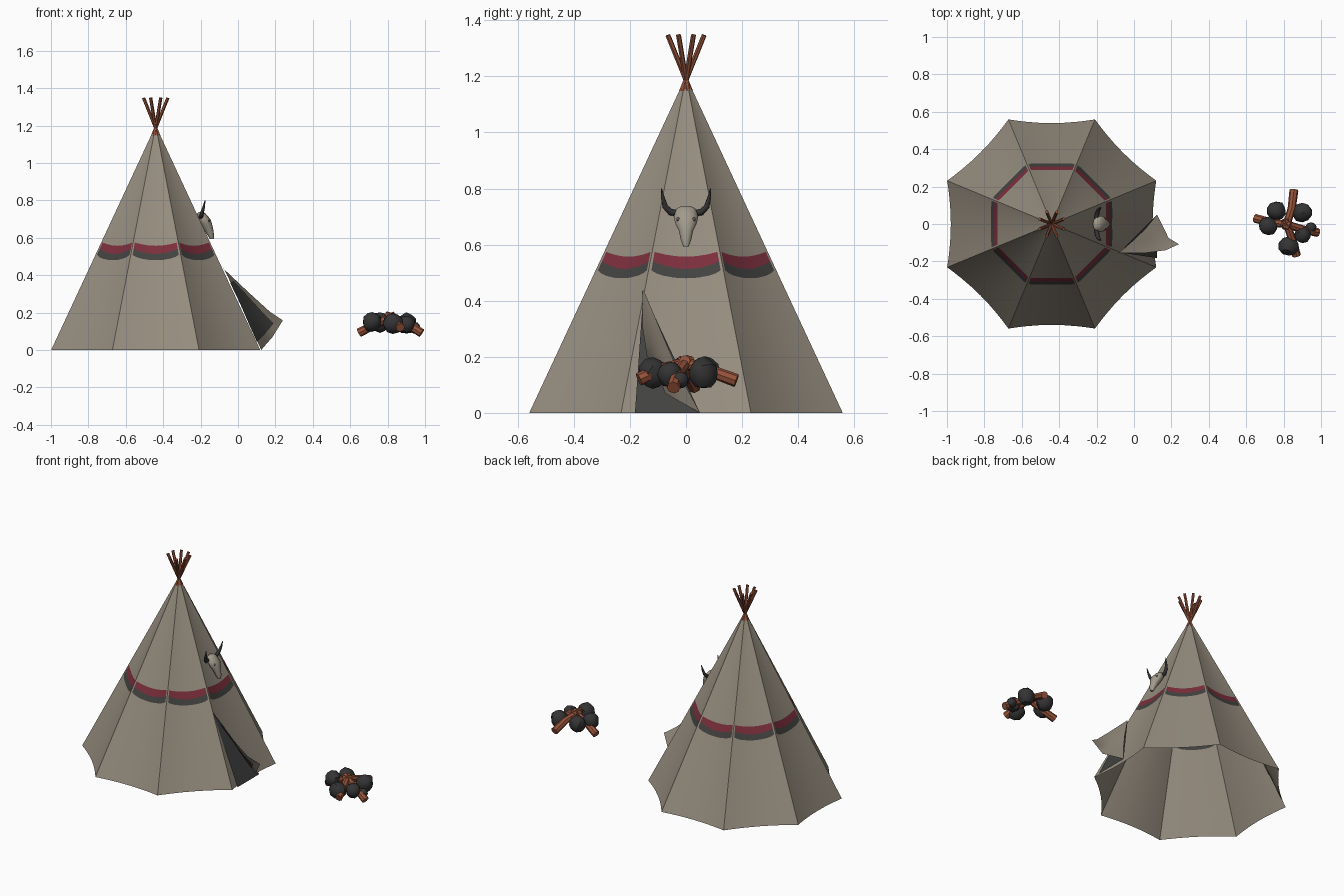
import bpy, bmesh, math, random
from mathutils import Vector, Matrix

if "Cube" in bpy.data.objects:
    bpy.data.objects.remove(bpy.data.objects["Cube"])

random.seed(4)

def mat(name, col):
    m = bpy.data.materials.new(name)
    m.diffuse_color = (*col, 1)
    m.use_nodes = True
    m.node_tree.nodes["Principled BSDF"].inputs["Base Color"].default_value = m.diffuse_color
    return m

CANVAS = mat("canvas", (0.30, 0.262, 0.208))
RED = mat("red_paint", (0.20, 0.028, 0.045))
DARK = mat("dark_paint", (0.055, 0.055, 0.053))
WOOD = mat("wood", (0.30, 0.085, 0.042))
STONE = mat("charcoal", (0.034, 0.034, 0.034))
BONE = mat("bone", (0.36, 0.325, 0.26))
SOCKET = mat("bone_shadow", (0.12, 0.105, 0.085))

def obj(name, verts, faces, mats, ids=None, angle=None):
    me = bpy.data.meshes.new(name)
    me.from_pydata([tuple(v) for v in verts], [], faces)
    for m in mats:
        me.materials.append(m)
    if ids:
        me.polygons.foreach_set("material_index", ids)
    ob = bpy.data.objects.new(name, me)
    bpy.context.collection.objects.link(ob)
    if angle:
        bpy.ops.object.select_all(action='DESELECT')
        bpy.context.view_layer.objects.active = ob
        ob.select_set(True)
        bpy.ops.object.shade_smooth_by_angle(angle=math.radians(angle))
    return ob

def grid_faces(rows, cols, start=0):
    return [(start + r * cols + c, start + r * cols + c + 1,
             start + (r + 1) * cols + c + 1, start + (r + 1) * cols + c)
            for r in range(rows - 1) for c in range(cols - 1)]

def tube(name, pts, radii, material, sides=8, angle=40):
    """Round bar following a list of points, capped at both ends."""
    pts = [Vector(p) for p in pts]
    verts, faces, n = [], [], len(pts)
    for i, p in enumerate(pts):
        d = (pts[min(i + 1, n - 1)] - pts[max(i - 1, 0)]).normalized()
        a = d.orthogonal().normalized() if i == 0 else (a - d * a.dot(d)).normalized()
        b = d.cross(a)
        for k in range(sides):
            t = 2 * math.pi * k / sides
            verts.append(p + (a * math.cos(t) + b * math.sin(t)) * radii[i])
    for i in range(n - 1):
        for k in range(sides):
            j = (k + 1) % sides
            faces.append((i * sides + k, i * sides + j,
                          (i + 1) * sides + j, (i + 1) * sides + k))
    faces.append(tuple(reversed(range(sides))))
    faces.append(tuple(range((n - 1) * sides, n * sides)))
    return obj(name, verts, faces, [material], angle=angle)

# Tent cover: eight sagging panels, painted band cut in as curved rows
CX, APEX, R = -0.44, 1.2, 0.605
US = [0, .035, .1, .2, .35, .5, .65, .8, .9, .965, 1]

def cover_point(k, u, z):
    a, b = [math.radians(22.5 + 45 * (k + i)) for i in (0, 1)]
    r = R * (1 - z / APEX) * (1 - 0.035 * 4 * u * (1 - u))
    return Vector((CX + r * (math.cos(a) * (1 - u) + math.cos(b) * u),
                   r * (math.sin(a) * (1 - u) + math.sin(b) * u), z))

verts, faces, ids = [], [], []
for k in range(8):
    start = len(verts)
    for row in range(5):
        for u in US:
            s = 4 * u * (1 - u)
            z = (0, .525 - .045 * s ** .5, .545 - .032 * s, .577 - .02 * s, 1.155)[row]
            verts.append(cover_point(k, u, z))
    faces += grid_faces(5, len(US), start)
    for row in range(4):
        for c in range(len(US) - 1):
            inside = 0 < c < len(US) - 2
            ids.append({1: 1, 2: 2}.get(row, 0) if inside else 0)
obj("tent_cover", verts, faces, [CANVAS, DARK, RED], ids, 20)

# Doorway and the pulled-out door flap with its dark lining
door = [(-.077, -.152, .43), (.124, -.182, 0), (.124, .05, 0)]
obj("doorway", door, [(0, 1, 2)], [DARK])

FREE = [(-.078, -.155, .435), (.06, -.155, .305), (.17, -.14, .205), (.24, -.108, .158)]
MID = [(-.078, -.152, .435), (.035, -.12, .285), (.115, -.095, .165), (.185, -.075, .07)]
HINGE = [(-.076, -.15, .435), (.005, -.08, .27), (.066, -.02, .13), (.124, .05, 0)]

def sample(line, t):
    i = min(int(t * 3), 2)
    return Vector(line[i]).lerp(Vector(line[i + 1]), t * 3 - i)

def flap(name, t0, t1, smax, offset, material):
    vs = []
    for i in range(7):
        t = t0 + (t1 - t0) * i / 6
        h, m, f = (sample(l, t) for l in (HINGE, MID, FREE))
        for j in range(5):
            s = smax * j / 4
            p = h.lerp(m, s * 2) if s < .5 else m.lerp(f, s * 2 - 1)
            vs.append(p - Vector((.355, .775, .52)) * offset)
    obj(name, vs, grid_faces(7, 5), [material], angle=40)

flap("door_flap", 0, 1, 1, 0, CANVAS)
flap("door_flap_lining", .15, .88, .8, .006, DARK)

# Crossed pole tips
for k in range(8):
    t = math.radians(22.5 + 45 * k)
    d = Vector((math.cos(t), math.sin(t), 0))
    c = Vector((CX, 0, 0))
    tube(f"pole_{k}", [c - d * .018 + Vector((0, 0, 1.145)),
                       c + d * .07 + Vector((0, 0, 1.347))], [.009, .009], WOOD, 6, 30)

# Horned skull hung above the door: rings of (z, centre x, half width, half depth)
rings = [(.738, -.198, .018, .012), (.728, -.196, .036, .024), (.70, -.182, .046, .034),
         (.675, -.171, .040, .032), (.65, -.160, .027, .027), (.615, -.146, .019, .018),
         (.593, -.140, .010, .010)]
N = 10
verts = [(x + d * math.cos(2 * math.pi * i / N), w * math.sin(2 * math.pi * i / N), z)
         for z, x, w, d in rings for i in range(N)]
faces = [(r * N + i, r * N + (i + 1) % N, (r + 1) * N + (i + 1) % N, (r + 1) * N + i)
         for r in range(len(rings) - 1) for i in range(N)]
faces = [f[::-1] for f in faces]
faces += [tuple(range(N)), tuple(reversed(range(len(verts) - N, len(verts))))]
obj("skull", verts, faces, [BONE], angle=50)

def blob(name, centre, scale, material, jitter=0, sub=2, angle=30):
    bm = bmesh.new()
    bmesh.ops.create_icosphere(bm, subdivisions=sub, radius=1)
    for v in bm.verts:
        v.co *= 1 + random.uniform(-jitter, jitter)
        v.co = Vector(centre) + Vector([v.co[i] * scale[i] for i in range(3)])
    me_v = [v.co.copy() for v in bm.verts]
    me_f = [tuple(v.index for v in f.verts) for f in bm.faces]
    bm.free()
    return obj(name, me_v, me_f, [material], angle=angle)

for side, n in ((-1, "left"), (1, "right")):
    tube(f"horn_{n}", [(-.20, .030 * side, .712), (-.197, .055 * side, .716),
                       (-.192, .074 * side, .735), (-.183, .082 * side, .765),
                       (-.176, .088 * side, .80)],
         [.012, .012, .010, .007, .002], STONE, 8, 50)
    blob(f"eye_socket_{n}", (-.155, .027 * side, .69), (.006, .008, .009), SOCKET, 0, 1, 60)

# Campfire: leaning logs
hub = Vector((.815, 0, .175))
for i, (x, y, z) in enumerate([(.855, .18, .115), (.648, .03, .092),
                               (.982, -.045, .09), (.868, -.168, .12)]):
    end = Vector((x, y, z))
    mid = hub.lerp(end, .5) + Vector((.008, -.008, .006))
    inner = hub - (end - hub) * .15
    tube(f"log_{i}", [inner, mid, end], [.02, .022, .024], WOOD, 8, 35)

# Campfire: lumps of charcoal
for i, (x, y, z, r) in enumerate([(.76, .07, .148, .053), (.90, .062, .142, .055),
                                  (.717, -.012, .15, .051), (.90, -.058, .138, .045),
                                  (.828, -.118, .142, .055), (.945, -.02, .118, .03)]):
    blob(f"charcoal_{i}", (x, y, z), (r, r * .97, r * 1.03), STONE, .06)
